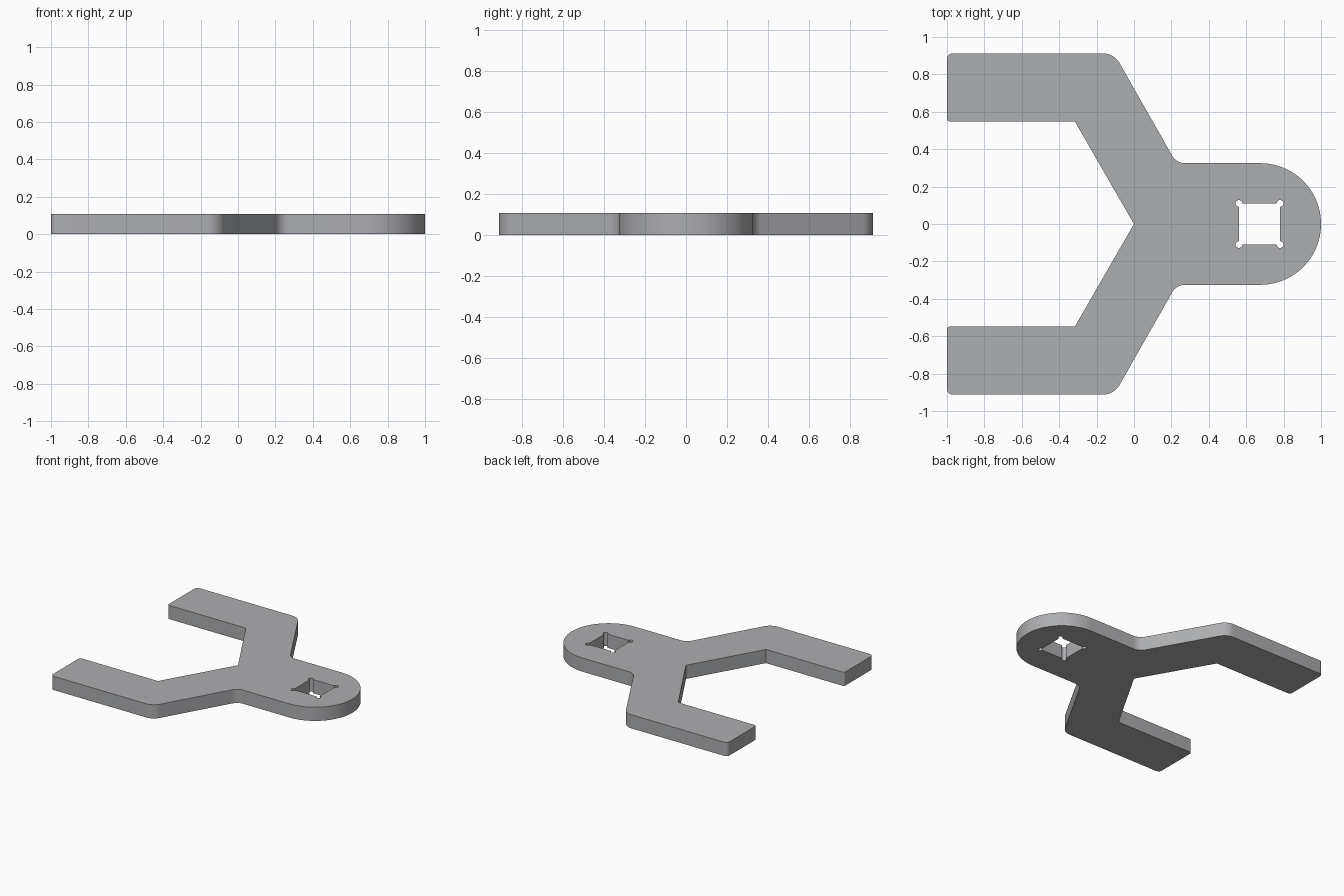
import bpy, bmesh, math
from mathutils import Vector

if "Cube" in bpy.data.objects:
    bpy.data.objects.remove(bpy.data.objects["Cube"])

THICK = 0.108


def arc(cx, cy, r, a0, a1, n):
    """Points along an arc, angles in degrees."""
    angles = [math.radians(a0 + (a1 - a0) * i / n) for i in range(n + 1)]
    return [Vector((cx + r * math.cos(a), cy + r * math.sin(a))) for a in angles]


def fillet(prev, corner, nxt, r, n=8):
    """Points rounding a corner with radius r."""
    p, c, q = Vector(prev), Vector(corner), Vector(nxt)
    if r == 0:
        return [c]
    u, v = (p - c).normalized(), (q - c).normalized()
    half = u.angle(v) / 2
    centre = c + (u + v).normalized() * (r / math.sin(half))
    start = c + u * (r / math.tan(half)) - centre
    end = c + v * (r / math.tan(half)) - centre
    sweep = math.pi - 2 * half
    return [centre + (start * math.sin((1 - i / n) * sweep)
                      + end * math.sin(i / n * sweep)) / math.sin(sweep)
            for i in range(n + 1)]


def plate(name, loops, height):
    """Extrude a flat outline with holes into a solid plate."""
    bm = bmesh.new()
    edges = []
    for pts in loops:
        vs = [bm.verts.new((p.x, p.y, 0)) for p in pts]
        edges += [bm.edges.new((vs[i - 1], vs[i])) for i in range(len(vs))]
    bmesh.ops.triangle_fill(bm, use_beauty=True, edges=edges)
    geo = bmesh.ops.extrude_face_region(bm, geom=bm.faces[:], use_keep_orig=True)
    top = [g for g in geo["geom"] if isinstance(g, bmesh.types.BMVert)]
    bmesh.ops.translate(bm, verts=top, vec=(0, 0, height))
    bmesh.ops.recalc_face_normals(bm, faces=bm.faces[:])
    mesh = bpy.data.meshes.new(name)
    bm.to_mesh(mesh)
    bm.free()
    obj = bpy.data.objects.new(name, mesh)
    bpy.context.collection.objects.link(obj)
    bpy.context.view_layer.objects.active = obj
    obj.select_set(True)
    bpy.ops.object.shade_smooth_by_angle(angle=math.radians(30))
    return obj


# Upper half outline: round head, neck, angled arm, prong, crotch
corners = [((0.675, 0.325), 0), ((0.227, 0.325), 0.08), ((-0.107, 0.912), 0.10),
           ((-1, 0.912), 0.03), ((-1, 0.548), 0.018), ((-0.316, 0.548), 0), ((0, 0), 0)]
upper = arc(0.675, 0, 0.325, 0, 90, 24)
for i in range(1, len(corners) - 1):
    upper += fillet(corners[i - 1][0], corners[i][0], corners[i + 1][0], corners[i][1])
upper.append(Vector((0, 0)))
outline = upper + [Vector((p.x, -p.y)) for p in reversed(upper[1:-1])]

# Square drive hole with round corner reliefs
hole = []
for k in range(4):
    a = math.radians(45 + 90 * k)
    d = 0.11 * math.sqrt(2)
    hole += arc(0.671 + d * math.cos(a), d * math.sin(a), 0.018,
                -90 + 90 * k, 180 + 90 * k, 18)

wrench = plate("wrench_plate", [outline, hole], THICK)

# Dark steel grey
steel = bpy.data.materials.new("dark_steel")
steel.diffuse_color = (0.42, 0.425, 0.44, 1)
steel.use_nodes = True
steel.node_tree.nodes["Principled BSDF"].inputs["Base Color"].default_value = steel.diffuse_color
wrench.data.materials.append(steel)
